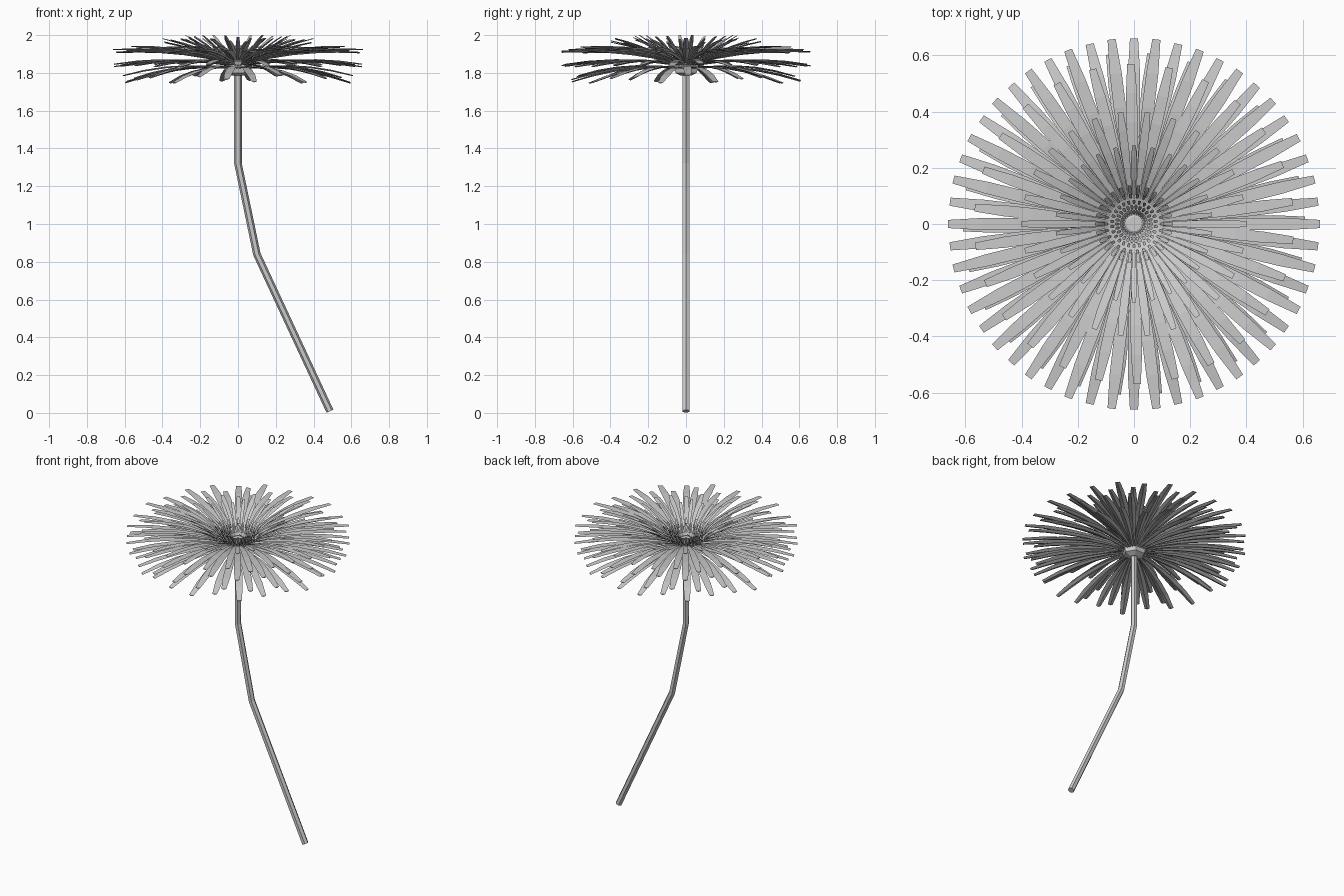
import bpy, bmesh, math
from mathutils import Vector

if "Cube" in bpy.data.objects:
    bpy.data.objects.remove(bpy.data.objects["Cube"])


def finish(bm, name):
    bmesh.ops.recalc_face_normals(bm, faces=bm.faces)
    mesh = bpy.data.meshes.new(name)
    bm.to_mesh(mesh)
    bm.free()
    obj = bpy.data.objects.new(name, mesh)
    bpy.context.collection.objects.link(obj)
    return obj


def petal_ring(name, count, base, tip, arch, width, offset=0.0, wobble=0.0):
    """Ring of arched closed petals with a shallow keel, from base (r, z) to tip (r, z)."""
    bm = bmesh.new()
    widths = [0.3, 0.55, 0.82, 1.0, 0.98, 0.66]
    for i in range(count):
        a = 2 * math.pi * (i + offset) / count
        out = Vector((math.cos(a), math.sin(a), 0))
        side = Vector((-math.sin(a), math.cos(a), 0))
        tip_z = tip[1] + wobble * math.cos(i * 2.4)
        rows = []
        for k, w in enumerate(widths):
            t = k / (len(widths) - 1)
            h = width * w / 2
            p = out * (base[0] + (tip[0] - base[0]) * t)
            p.z = base[1] + (tip_z - base[1]) * t + arch * 4 * t * (1 - t)
            keel = Vector((0, 0, -0.4 * h))
            rows.append([bm.verts.new(v) for v in (p - side * h, p + side * h, p + keel)])
        for r1, r2 in zip(rows, rows[1:]):
            for j in range(3):
                n = (j + 1) % 3
                bm.faces.new((r1[j], r2[j], r2[n], r1[n]))
        bm.faces.new(rows[0])
        bm.faces.new(rows[-1])
    return finish(bm, name)


def lathe(name, profile, sides):
    """Closed faceted solid from an (r, z) profile."""
    bm = bmesh.new()
    rings = [[bm.verts.new((r * math.cos(2 * math.pi * i / sides),
                            r * math.sin(2 * math.pi * i / sides), z))
              for i in range(sides)] for r, z in profile]
    for a, b in zip(rings, rings[1:]):
        for i in range(sides):
            j = (i + 1) % sides
            bm.faces.new((a[i], a[j], b[j], b[i]))
    bm.faces.new(rings[0])
    bm.faces.new(rings[-1])
    return finish(bm, name)


# Bent six-sided stem: rings mitred along a path in the xz plane
SIDES = 6
Y = Vector((0, 1, 0))
path = [Vector(p) for p in ((0.487, 0, 0.009), (0.1, 0, 0.84), (0, 0, 1.32), (0, 0, 1.84))]
bm = bmesh.new()
rings = []
for i, p in enumerate(path):
    d1 = (path[i] - path[i - 1]).normalized() if i else (path[1] - path[0]).normalized()
    d2 = (path[i + 1] - path[i]).normalized() if i < len(path) - 1 else d1
    u = (d1 + d2).normalized().cross(Y)
    angles = [2 * math.pi * (k + 0.5) / SIDES for k in range(SIDES)]
    rings.append([bm.verts.new(p + 0.02 * (Y * math.cos(a) + u * math.sin(a))) for a in angles])
for a, b in zip(rings, rings[1:]):
    for k in range(SIDES):
        bm.faces.new((a[k], a[(k + 1) % SIDES], b[(k + 1) % SIDES], b[k]))
bm.faces.new(rings[0])
bm.faces.new(rings[-1])
finish(bm, "stem")

# Receptacle under the petals and central disc
lathe("receptacle", [(0.03, 1.785), (0.065, 1.8), (0.075, 1.835), (0.06, 1.855)], 6)
lathe("centre_disc", [(0.034, 1.84), (0.034, 1.875), (0.026, 1.88)], 16)

# Outer ray petals: lower layers lie almost directly beneath the upper ones
N = 26
petal_ring("petals_bottom", N, (0.05, 1.825), (0.61, 1.768), 0.032, 0.044, 0.08, 0.02)
petal_ring("petals_lower", N, (0.05, 1.84), (0.66, 1.842), 0.028, 0.044, 0.5, 0.007)
petal_ring("petals_main", N, (0.05, 1.85), (0.662, 1.918), 0.028, 0.044, 0.0, 0.009)
petal_ring("petals_upper", N, (0.05, 1.855), (0.57, 1.93), 0.028, 0.04, 0.58, 0.012)
petal_ring("petals_raised", N, (0.07, 1.86), (0.40, 1.972), 0.012, 0.03, 0.0, 0.012)
petal_ring("petals_inner", N, (0.08, 1.86), (0.28, 1.99), 0.008, 0.02, 0.5, 0.01)

# Crown of short upright florets around the centre
petal_ring("crown_outer", N, (0.09, 1.86), (0.138, 1.945), 0.01, 0.014)
for n, r in enumerate((0.105, 0.085, 0.067, 0.05)):
    petal_ring("crown_%d" % (n + 1), N, (r - 0.015, 1.855), (r, 1.925 - n * 0.01),
               0.006, 0.011, 0.5 * (n % 2))
